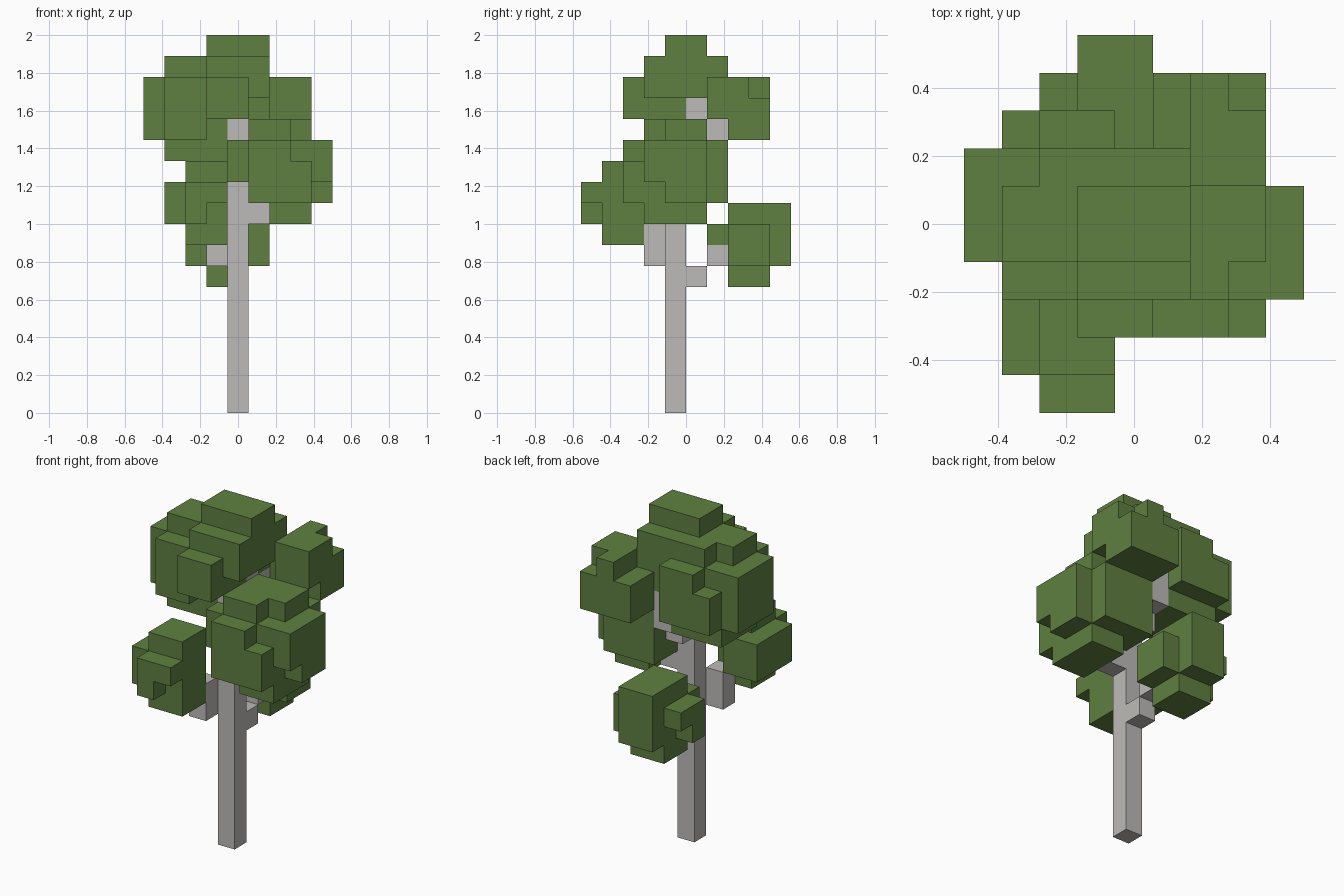
import bpy
import bmesh
import math
from mathutils import Vector

cube = bpy.data.objects.get("Cube")
if cube:
    bpy.data.objects.remove(cube, do_unlink=True)

CELL = 1 / 9
ORIGIN = Vector((-4.5, -5, 0))


def make_material(name, colour):
    mat = bpy.data.materials.new(name)
    mat.use_nodes = True
    mat.diffuse_color = colour
    mat.node_tree.nodes["Principled BSDF"].inputs["Base Color"].default_value = colour
    return mat


leaf = make_material("leaf green", (0.114, 0.216, 0.051, 1))
bark = make_material("pale grey bark", (0.51, 0.497, 0.479, 1))


def cells_of(boxes):
    """Grid cells filled by boxes given as (x, x_end, y, y_end, z, z_end)."""
    return {(x, y, z)
            for x0, x1, y0, y1, z0, z1 in boxes
            for x in range(x0, x1)
            for y in range(y0, y1)
            for z in range(z0, z1)}


def build_blocks(name, material, boxes):
    """One object with only the outer faces of the joined boxes."""
    cells = cells_of(boxes)
    bm = bmesh.new()
    for cell in sorted(cells):
        centre = Vector(cell) + Vector((0.5, 0.5, 0.5))
        for axis in range(3):
            for side in (-1, 1):
                normal = Vector((0, 0, 0))
                normal[axis] = side
                neighbour = list(cell)
                neighbour[axis] += side
                if tuple(neighbour) in cells:
                    continue
                u = Vector((0, 0, 0))
                u[(axis + 1) % 3] = 0.5
                v = normal.cross(u)
                mid = centre + normal / 2 + ORIGIN
                corners = (mid - u - v, mid + u - v, mid + u + v, mid - u + v)
                bm.faces.new([bm.verts.new(c * CELL) for c in corners])
    bmesh.ops.remove_doubles(bm, verts=bm.verts, dist=CELL / 100)
    bmesh.ops.dissolve_limit(bm, angle_limit=math.radians(1),
                             verts=bm.verts, edges=bm.edges)
    mesh = bpy.data.meshes.new(name)
    bm.to_mesh(mesh)
    bm.free()
    mesh.materials.append(material)
    obj = bpy.data.objects.new(name, mesh)
    bpy.context.collection.objects.link(obj)
    return obj


# Trunk with its stepped branches
build_blocks("trunk_and_branches", bark, [
    (4, 5, 4, 5, 0, 14),    # trunk
    (4, 5, 5, 6, 6, 7),     # low back branch
    (4, 5, 6, 7, 7, 8),
    (3, 4, 3, 4, 7, 9),     # low front branch
    (5, 6, 4, 5, 9, 10),    # side branch
    (4, 5, 5, 6, 11, 12),   # high back branch
    (4, 5, 6, 7, 12, 14),
    (4, 5, 5, 6, 14, 15),   # crown stem
])

# Large top crown
build_blocks("top_crown", leaf, [
    (3, 6, 4, 6, 17, 18),   # cap
    (3, 6, 3, 7, 15, 17),
    (1, 3, 4, 6, 16, 17),
    (2, 3, 6, 7, 16, 17),
    (1, 4, 3, 7, 14, 16),   # body
    (1, 3, 3, 7, 13, 14),
    (3, 4, 4, 7, 13, 14),
    (4, 5, 3, 5, 14, 15),
    (4, 5, 6, 7, 14, 15),
    (0, 1, 4, 7, 13, 16),   # side bulge
    (3, 5, 2, 3, 14, 16),   # front bulge
    (2, 4, 7, 8, 13, 16),   # back bulge
    (1, 2, 7, 8, 13, 15),
    (1, 4, 4, 7, 12, 13),   # underside
])

# High foliage at the back
build_blocks("high_back_foliage", leaf, [
    (6, 7, 6, 9, 14, 16),
    (7, 8, 6, 8, 14, 16),
    (5, 8, 7, 9, 13, 15),
])

# Middle foliage at the side
build_blocks("middle_side_foliage", leaf, [
    (5, 7, 3, 4, 13, 14),   # upper layer
    (5, 8, 4, 6, 13, 14),
    (5, 8, 3, 7, 10, 13),   # body
    (4, 5, 3, 4, 11, 13),
    (5, 7, 2, 3, 10, 13),   # front bulge
    (7, 8, 2, 3, 10, 12),
    (8, 9, 3, 6, 11, 13),   # side bulge
    (8, 9, 4, 6, 10, 11),
    (6, 8, 3, 6, 9, 10),    # underside
])

# Low foliage at the front
build_blocks("low_front_foliage", leaf, [
    (2, 4, 1, 3, 8, 12),    # body
    (1, 2, 1, 4, 9, 11),    # side bulge
    (2, 3, 3, 4, 9, 11),    # back bulge
    (2, 3, 0, 1, 9, 11),    # front bulge
    (3, 4, 0, 1, 10, 11),
])

# Low foliage at the back
build_blocks("low_back_foliage", leaf, [
    (3, 5, 7, 10, 7, 10),   # body
    (3, 5, 7, 9, 6, 7),     # underside
    (5, 6, 7, 9, 7, 9),     # side bulges
    (2, 3, 7, 8, 7, 9),
    (2, 3, 8, 9, 8, 9),
    (3, 5, 6, 7, 8, 9),     # front bulge
])
